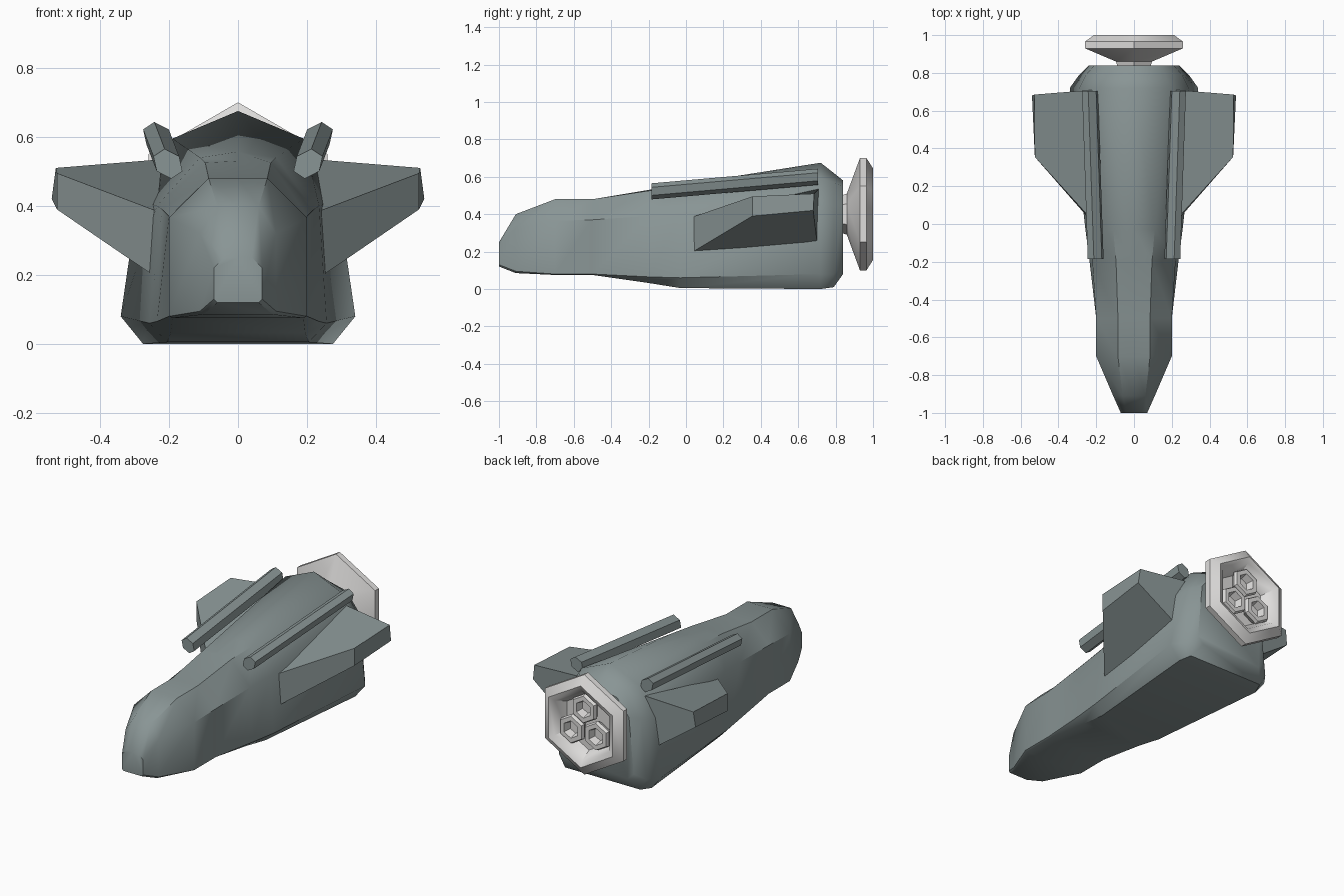
import bpy, bmesh, math
from mathutils import Vector

if "Cube" in bpy.data.objects:
    bpy.data.objects.remove(bpy.data.objects["Cube"])


def material(name, rgb):
    m = bpy.data.materials.new(name)
    m.diffuse_color = (*rgb, 1)
    m.use_nodes = True
    m.node_tree.nodes["Principled BSDF"].inputs["Base Color"].default_value = m.diffuse_color
    return m


HULL = material("slate_grey", (0.25, 0.30, 0.30))
BELL = material("pale_grey", (0.74, 0.73, 0.72))


def finish(bm, name, mat, angle):
    bmesh.ops.recalc_face_normals(bm, faces=bm.faces)
    me = bpy.data.meshes.new(name)
    bm.to_mesh(me)
    bm.free()
    me.materials.append(mat)
    me.shade_smooth()
    me.set_sharp_from_angle(angle=math.radians(angle))
    ob = bpy.data.objects.new(name, me)
    bpy.context.collection.objects.link(ob)
    return ob


def loft(name, rings, mat, angle, caps=True):
    """Skin a list of closed rings with equal point counts."""
    bm = bmesh.new()
    vs = [[bm.verts.new(p) for p in r] for r in rings]
    n = len(rings[0])
    for a, b in zip(vs, vs[1:]):
        for i in range(n):
            j = (i + 1) % n
            bm.faces.new((a[i], a[j], b[j], b[i]))
    if caps:
        bm.faces.new(vs[0])
        bm.faces.new(vs[-1])
    return finish(bm, name, mat, angle)


def hexagon(x, y, z, r):
    return [(x + r * math.sin(k * math.pi / 3), y, z + r * math.cos(k * math.pi / 3))
            for k in range(6)]


# Hull: half sections as y, bottom, lower side, upper side, shoulder, top height
sections = [
    (-1.00, (0.06, 0.12), (0.07, 0.13), (0.07, 0.22), (0.04, 0.25), 0.25),
    (-0.91, (0.10, 0.085), (0.11, 0.095), (0.11, 0.32), (0.06, 0.40), 0.40),
    (-0.70, (0.19, 0.075), (0.20, 0.08), (0.20, 0.365), (0.085, 0.48), 0.48),
    (-0.50, (0.19, 0.075), (0.20, 0.08), (0.20, 0.37), (0.085, 0.48), 0.48),
    (-0.20, (0.195, 0.032), (0.235, 0.065), (0.22, 0.39), (0.095, 0.525), 0.53),
    (-0.03, (0.205, 0.005), (0.257, 0.06), (0.235, 0.40), (0.11, 0.54), 0.557),
    (0.72, (0.275, 0.0), (0.34, 0.08), (0.29, 0.42), (0.19, 0.595), 0.675),
    (0.79, (0.25, 0.01), (0.29, 0.08), (0.255, 0.44), (0.165, 0.57), 0.62),
    (0.84, (0.20, 0.08), (0.24, 0.12), (0.21, 0.45), (0.13, 0.55), 0.58),
]
rings = []
for y, b, l, u, s, top in sections:
    half = [b, l, u, s]
    rings.append([(x, y, z) for x, z in half] + [(0, y, top)]
                 + [(-x, y, z) for x, z in reversed(half)])
loft("hull", rings, HULL, 40)

# Wings and roof rails on both sides
for side, s in (("left", -1), ("right", 1)):
    root = [(0.24, 0.03, 0.195), (0.235, 0.035, 0.385), (0.22, 0.71, 0.535), (0.25, 0.705, 0.215)]
    tip = [(0.525, 0.355, 0.39), (0.525, 0.355, 0.495), (0.528, 0.685, 0.51), (0.54, 0.68, 0.42)]
    loft(side + "_wing", [[(s * x, y, z) for x, y, z in r] for r in (root, tip)], HULL, 35)
    # rail section leans outwards
    ends = [Vector((0.203, -0.185, 0.522)), Vector((0.233, 0.705, 0.60))]
    rail = []
    for c in ends:
        rail.append([(s * (x + 0.22 * (z - c.z)), y, z)
                     for x, y, z in hexagon(c.x, c.y, c.z, 0.043)])
    loft(side + "_rail", rail, HULL, 50)

# Engine bell: hexagonal flare with a recessed floor
profile = [(0.83, 0.10), (0.86, 0.11), (0.93, 0.30), (0.965, 0.30), (1.0, 0.245),
           (0.985, 0.21), (0.92, 0.17)]
loft("engine_bell", [hexagon(0, y, 0.40, r) for y, r in profile], BELL, 45)

# Three small hexagonal nozzles inside the bell
for k in range(3):
    a = k * 2 * math.pi / 3
    cx, cz = 0.095 * math.sin(a), 0.40 + 0.095 * math.cos(a)
    prof = [(0.91, 0.06), (0.955, 0.088), (0.975, 0.08), (0.975, 0.052), (0.93, 0.04)]
    loft("nozzle_%d" % (k + 1), [hexagon(cx, y, cz, r) for y, r in prof], BELL, 45)
